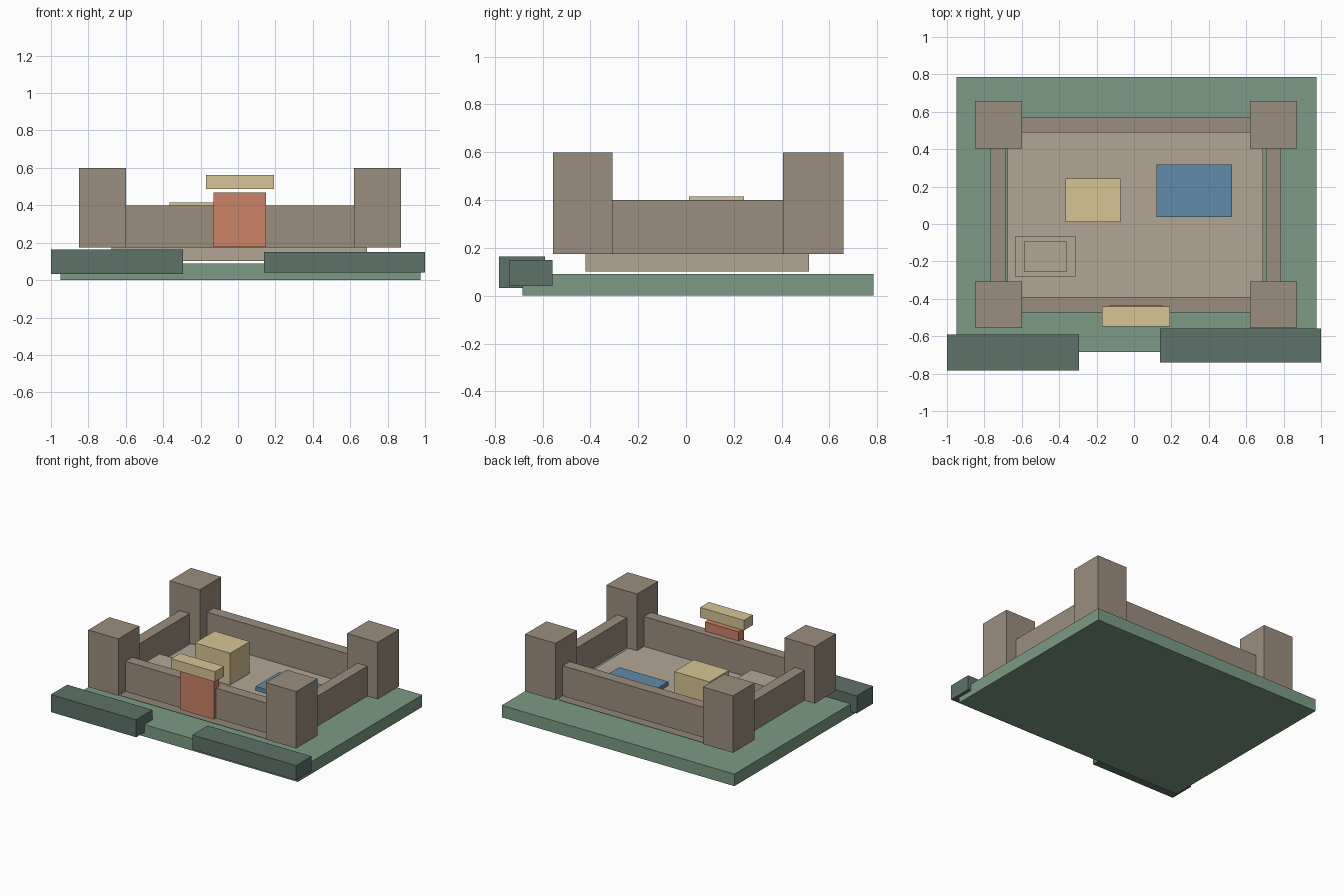
import bpy, bmesh

if "Cube" in bpy.data.objects:
    bpy.data.objects.remove(bpy.data.objects["Cube"])


def material(name, rgb):
    m = bpy.data.materials.new(name)
    m.diffuse_color = (*rgb, 1)
    m.use_nodes = True
    m.node_tree.nodes["Principled BSDF"].inputs["Base Color"].default_value = m.diffuse_color
    return m


stone = material("stone", (0.33, 0.27, 0.21))
paving = material("paving", (0.45, 0.38, 0.30))
grass = material("grass", (0.20, 0.33, 0.23))
hedge = material("hedge", (0.11, 0.17, 0.14))
sand = material("sand", (0.68, 0.56, 0.30))
brick = material("brick", (0.60, 0.23, 0.14))
water = material("water", (0.12, 0.26, 0.41))


def box(name, x, y, z, mat):
    """Axis-aligned box given its (min, max) range on each axis."""
    bm = bmesh.new()
    bmesh.ops.create_cube(bm, size=1)
    for v in bm.verts:
        v.co = [r[0] + (c + 0.5) * (r[1] - r[0]) for c, r in zip(v.co, (x, y, z))]
    me = bpy.data.meshes.new(name)
    bm.to_mesh(me)
    bm.free()
    me.materials.append(mat)
    ob = bpy.data.objects.new(name, me)
    bpy.context.collection.objects.link(ob)
    return ob


# Ground slab, courtyard floor and front hedges
box("ground", (-0.95, 0.975), (-0.685, 0.785), (0, 0.09), grass)
box("courtyard_floor", (-0.675, 0.69), (-0.42, 0.515), (0.102, 0.176), paving)
box("hedge_left", (-1.0, -0.295), (-0.783, -0.59), (0.032, 0.163), hedge)
box("hedge_right", (0.14, 1.0), (-0.74, -0.558), (0.04, 0.15), hedge)

# Corner towers and the walls between them
BASE = 0.174
x_left, x_right = (-0.85, -0.6), (0.62, 0.872)
y_front, y_back = (-0.557, -0.307), (0.405, 0.658)
for side, xr in (("left", x_left), ("right", x_right)):
    for end, yr in (("front", y_front), ("back", y_back)):
        box(f"tower_{end}_{side}", xr, yr, (BASE, 0.6), stone)
    mid = sum(xr) / 2
    box(f"wall_{side}", (mid - 0.041, mid + 0.041), (y_front[1], y_back[0]), (BASE, 0.4), stone)
for end, yr in (("front", y_front), ("back", y_back)):
    mid = sum(yr) / 2
    box(f"wall_{end}", (x_left[1], x_right[0]), (mid - 0.041, mid + 0.041), (BASE, 0.4), stone)

# Gate and the lintel floating above it
box("gate", (-0.13, 0.15), (-0.5, -0.437), (0.176, 0.468), brick)
box("gate_lintel", (-0.17, 0.193), (-0.547, -0.442), (0.487, 0.563), sand)

# Courtyard contents: hall, pool and stepped plinth
box("hall", (-0.365, -0.073), (0.012, 0.243), (0.178, 0.416), sand)
box("pool", (0.12, 0.525), (0.038, 0.318), (0.18, 0.21), water)
box("plinth_base", (-0.635, -0.31), (-0.282, -0.067), (0.176, 0.22), paving)
box("plinth_top", (-0.585, -0.36), (-0.257, -0.093), (0.22, 0.315), paving)
